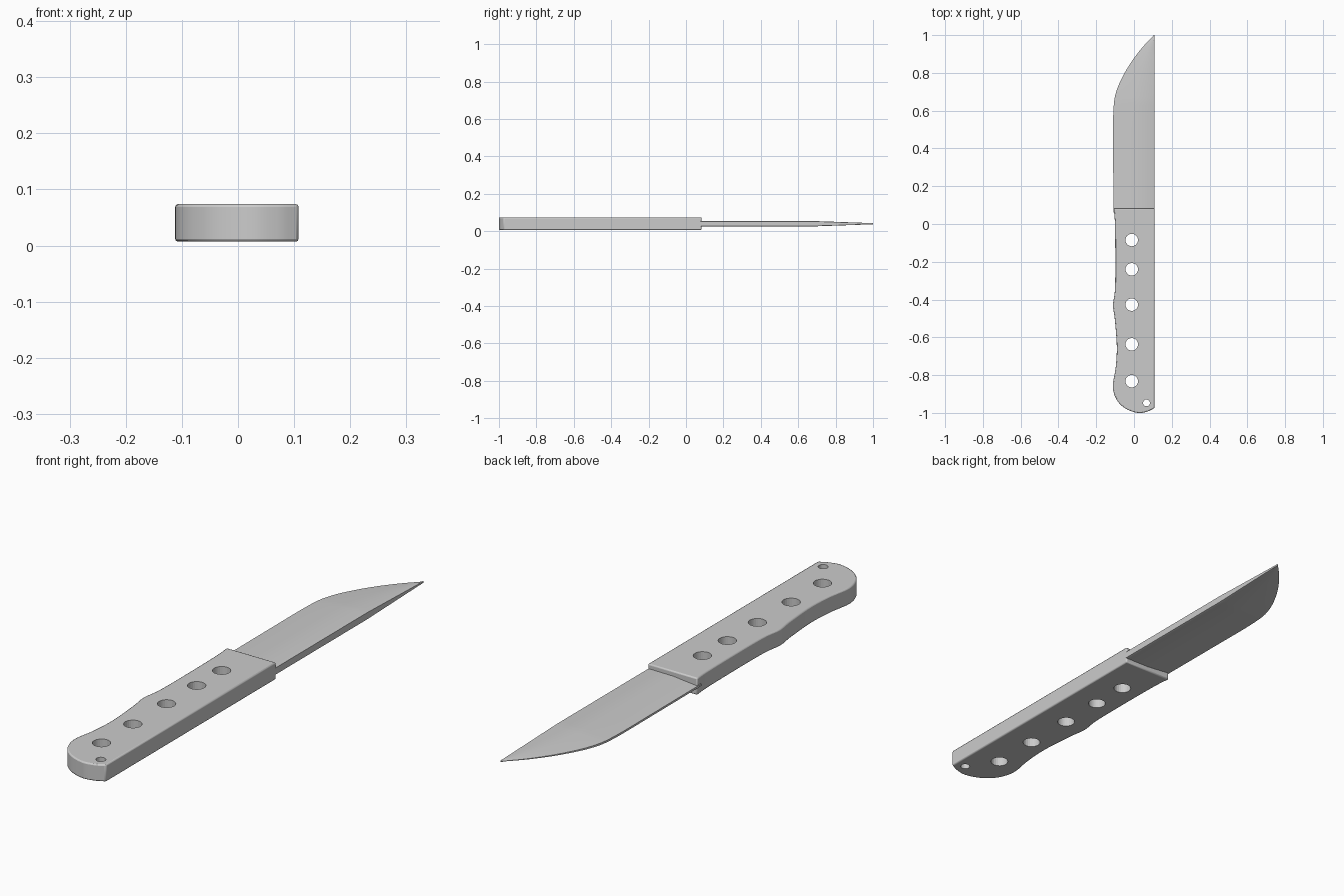
import bpy, bmesh, math
from mathutils import Vector

if "Cube" in bpy.data.objects:
    bpy.data.objects.remove(bpy.data.objects["Cube"])

MID_Z = 0.04      # centre plane of the knife
SPINE_X = 0.108   # straight back of the knife

grey = bpy.data.materials.new("plain grey")
grey.diffuse_color = (0.6, 0.6, 0.6, 1)
grey.use_nodes = True
grey.node_tree.nodes["Principled BSDF"].inputs["Base Color"].default_value = grey.diffuse_color


def add_object(name, bm):
    bmesh.ops.recalc_face_normals(bm, faces=bm.faces)
    mesh = bpy.data.meshes.new(name)
    bm.to_mesh(mesh)
    bm.free()
    mesh.materials.append(grey)
    obj = bpy.data.objects.new(name, mesh)
    bpy.context.collection.objects.link(obj)
    return obj


def smooth_path(points, steps=6):
    """Catmull-Rom curve through the points."""
    p = [Vector(q) for q in points]
    p = [2 * p[0] - p[1]] + p + [2 * p[-1] - p[-2]]
    out = []
    for a, b, c, d in zip(p, p[1:], p[2:], p[3:]):
        for i in range(steps):
            t = i / steps
            out.append(0.5 * (2 * b + (c - a) * t + (2 * a - 5 * b + 4 * c - d) * t * t
                              + (3 * b - a - 3 * c + d) * t ** 3))
    return out + [p[-2]]


def prism(name, outline, z0, z1):
    bm = bmesh.new()
    face = bm.faces.new([bm.verts.new((x, y, z0)) for x, y in outline])
    top = bmesh.ops.extrude_face_region(bm, geom=[face])["geom"]
    verts = [v for v in top if isinstance(v, bmesh.types.BMVert)]
    bmesh.ops.translate(bm, verts=verts, vec=(0, 0, z1 - z0))
    return add_object(name, bm)


def shade(obj, angle):
    bpy.ops.object.select_all(action='DESELECT')
    obj.select_set(True)
    bpy.context.view_layer.objects.active = obj
    bpy.ops.object.shade_smooth_by_angle(angle=math.radians(angle))


# Handle: contoured grip with a straight back
grip = smooth_path([(-0.107, 0.083), (-0.101, 0.0), (-0.099, -0.2), (-0.101, -0.35),
                    (-0.111, -0.43), (-0.101, -0.51), (-0.091, -0.65), (-0.097, -0.76),
                    (-0.112, -0.86), (-0.092, -0.93), (-0.045, -0.977), (0.02, -1.0),
                    (0.07, -0.993), (SPINE_X, -0.975)])
handle = prism("handle", [tuple(p) for p in grip] + [(SPINE_X, 0.083)], 0.007, 0.074)
bevel = handle.modifiers.new("soft edges", 'BEVEL')
bevel.width = 0.005
bevel.segments = 2
bevel.limit_method = 'ANGLE'
bevel.angle_limit = math.radians(45)

# Through holes: five along the grip and a small lanyard hole
holes = [(-0.012, y, 0.033) for y in (-0.085, -0.24, -0.427, -0.637, -0.832)]
holes.append((0.066, -0.947, 0.018))
for x, y, r in holes:
    ring = [(x + r * math.cos(a), y + r * math.sin(a))
            for a in (math.tau * i / 24 for i in range(24))]
    cutter = prism("hole_cutter", ring, -0.1, 0.2)
    cutter.hide_render = True
    cutter.hide_set(True)
    cut = handle.modifiers.new("hole", 'BOOLEAN')
    cut.operation = 'DIFFERENCE'
    cut.solver = 'EXACT'
    cut.object = cutter
shade(handle, 35)

# Blade: lofted wedge sections, flat by the spine and thin at the cutting edge
edge = smooth_path([(-0.109, 0.06), (-0.11, 0.35), (-0.109, 0.6), (-0.091, 0.71),
                    (-0.038, 0.82), (0.032, 0.92), (0.105, 1.0)])
bm = bmesh.new()
rings = []
for x, y in edge:
    t = 1.0 if y < 0.65 else 1 - 0.8 * (y - 0.65) / 0.35
    half = 0.0155 * t
    ridge = x + (SPINE_X - x) * 0.5
    section = [(SPINE_X, half * 0.85), (SPINE_X - (SPINE_X - x) * 0.03, half),
               (ridge, half * 0.93), (x, 0.004 * t)]
    section += [(sx, -sz) for sx, sz in reversed(section)]
    rings.append([bm.verts.new((sx, y, MID_Z + sz)) for sx, sz in section])
for r0, r1 in zip(rings, rings[1:]):
    for i in range(len(r0)):
        j = (i + 1) % len(r0)
        bm.faces.new((r0[i], r0[j], r1[j], r1[i]))
bm.faces.new(rings[0])
bm.faces.new(rings[-1])
shade(add_object("blade", bm), 30)
